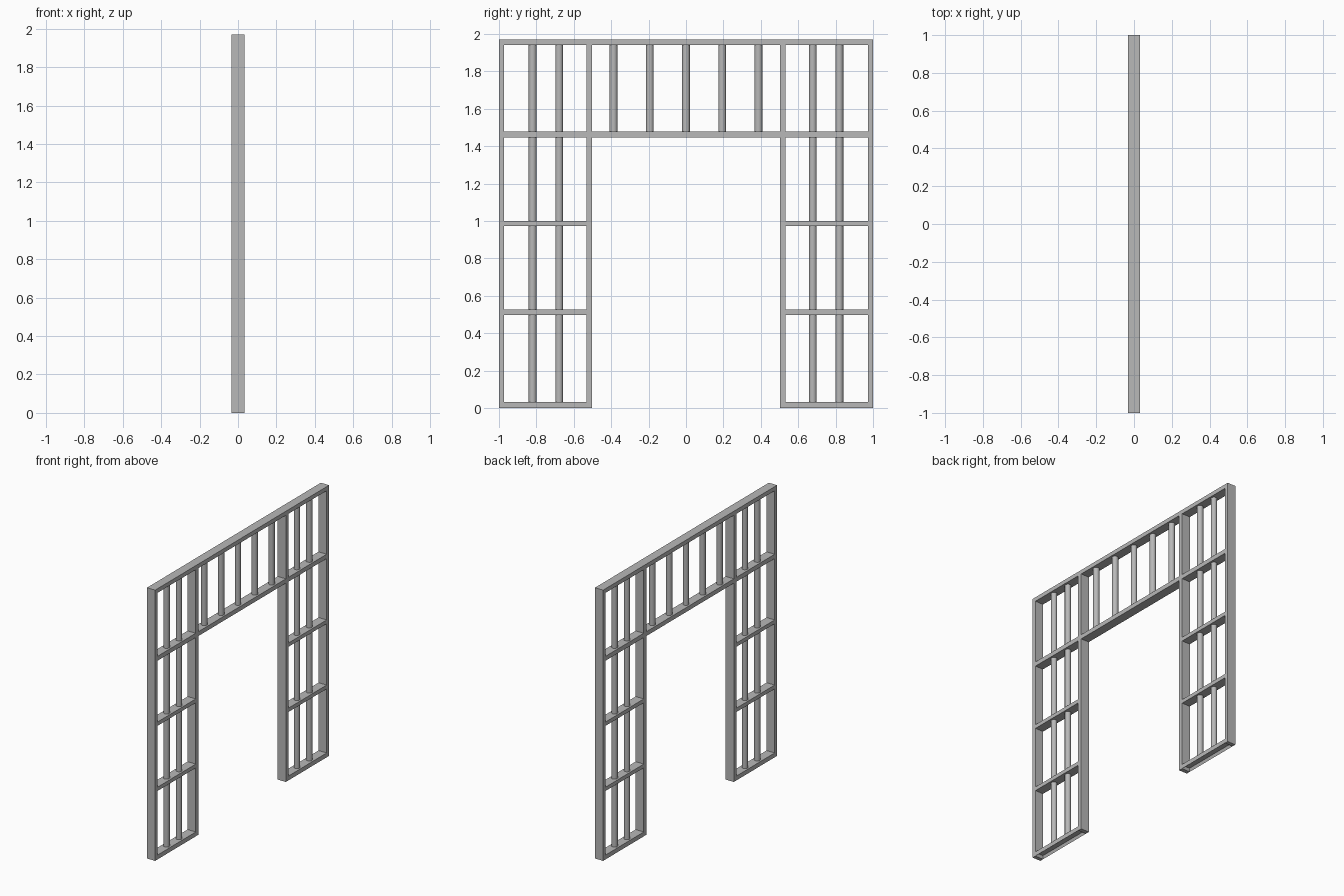
import bpy
import bmesh
from mathutils import Vector

old = bpy.data.objects.get("Cube")
if old:
    bpy.data.objects.remove(old, do_unlink=True)

# Single grey metal finish
grey = bpy.data.materials.new("grey_metal")
grey.use_nodes = True
colour = (0.48, 0.48, 0.48, 1)
grey.diffuse_color = colour
grey.node_tree.nodes["Principled BSDF"].inputs["Base Color"].default_value = colour

HALF_DEPTH = 0.033
TOP = 1.97
OUTER, OUTER_IN = 1.0, 0.972       # outer post, across y
INNER_IN, INNER = 0.533, 0.503     # inner post, across y
BAR_RADIUS = 0.021


def finish(name, bm):
    mesh = bpy.data.meshes.new(name)
    bm.to_mesh(mesh)
    bm.free()
    mesh.materials.append(grey)
    obj = bpy.data.objects.new(name, mesh)
    bpy.context.collection.objects.link(obj)
    return obj


def beam(name, y0, y1, z0, z1, recess=0):
    """Square-edged beam of full frame depth, with an optional hollow underside."""
    y0, y1 = sorted((y0, y1))
    bm = bmesh.new()
    bmesh.ops.create_cube(bm, size=1)
    bmesh.ops.scale(bm, vec=Vector((2 * HALF_DEPTH, y1 - y0, z1 - z0)), verts=bm.verts)
    bmesh.ops.translate(bm, vec=Vector((0, (y0 + y1) / 2, (z0 + z1) / 2)), verts=bm.verts)
    if recess:
        bm.normal_update()
        under = min(bm.faces, key=lambda f: f.normal.z)
        bmesh.ops.inset_individual(bm, faces=[under], thickness=0.012)
        bmesh.ops.translate(bm, vec=Vector((0, 0, recess)), verts=under.verts)
    return finish(name, bm)


def bar(name, y, z0, z1):
    """Round upright bar."""
    bm = bmesh.new()
    bmesh.ops.create_cone(bm, cap_ends=True, segments=16, radius1=BAR_RADIUS,
                          radius2=BAR_RADIUS, depth=z1 - z0)
    bmesh.ops.translate(bm, vec=Vector((0, y, (z0 + z1) / 2)), verts=bm.verts)
    for f in bm.faces:
        f.smooth = len(f.verts) == 4
    for e in bm.edges:
        e.smooth = all(len(f.verts) == 4 for f in e.link_faces)
    return finish(name, bm)


# Top rail and lintel
beam("top_rail", -OUTER, OUTER, 1.94, TOP)
beam("lintel", -INNER, INNER, 1.446, 1.478)

# Side panels: posts, cross rails and bars
cross_rails = [(0.498, 0.526), (0.972, 1.0), (1.446, 1.478)]
for side, label in ((-1, "front"), (1, "back")):
    beam(f"{label}_outer_post", side * OUTER, side * OUTER_IN, 0, 1.94)
    beam(f"{label}_inner_post", side * INNER_IN, side * INNER, 0, 1.94)
    beam(f"{label}_bottom_rail", side * OUTER_IN, side * INNER_IN, 0, 0.032, recess=0.02)
    levels = [0.032]
    for i, (low, high) in enumerate(cross_rails):
        beam(f"{label}_cross_rail_{i + 1}", side * OUTER_IN, side * INNER_IN, low, high)
        levels += [low, high]
    levels.append(1.94)
    for column, y in enumerate((0.82, 0.678)):
        for row in range(0, len(levels), 2):
            bar(f"{label}_bar_{column + 1}_{row // 2 + 1}", side * y,
                levels[row], levels[row + 1])

# Bars above the opening
for i in range(5):
    bar(f"lintel_bar_{i + 1}", (i - 2) * 0.1935, 1.478, 1.94)
